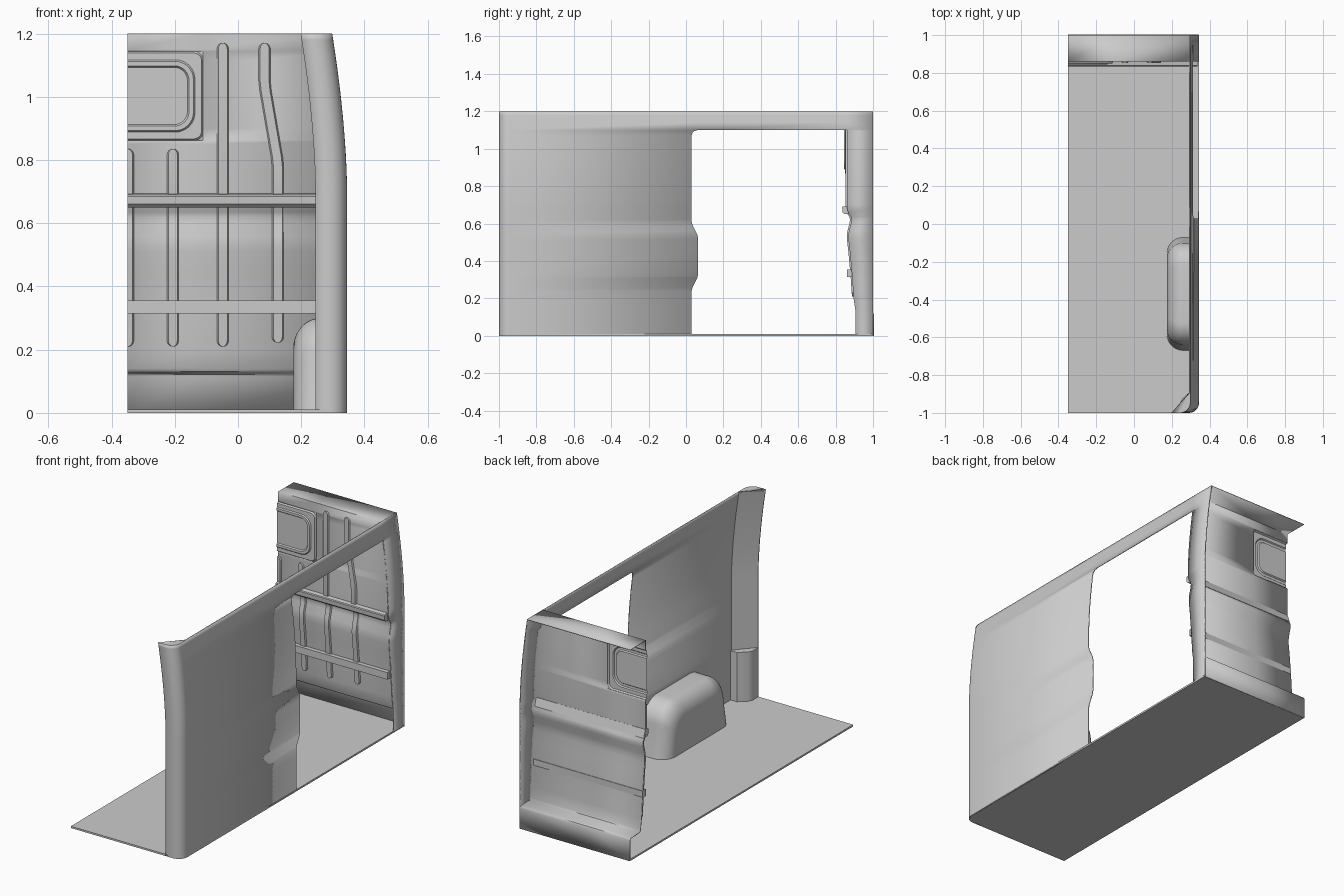
import bpy, bmesh, math

if "Cube" in bpy.data.objects:
    bpy.data.objects.remove(bpy.data.objects["Cube"])


def interp(table, z):
    for (a, va), (b, vb) in zip(table, table[1:]):
        if z <= b:
            return va + (vb - va) * max(0, z - a) / (b - a)
    return table[-1][1]


def build(name, grids, polys=(), thick=0, angle=35):
    """Mesh from grids of points (rows of equal length) plus single polygons."""
    bm = bmesh.new()
    for rows in grids:
        vs = [[bm.verts.new(p) for p in r] for r in rows]
        for a, b in zip(vs, vs[1:]):
            for j in range(len(a) - 1):
                bm.faces.new((a[j], a[j + 1], b[j + 1], b[j]))
    for p in polys:
        bm.faces.new([bm.verts.new(v) for v in p])
    bmesh.ops.remove_doubles(bm, verts=bm.verts, dist=1e-5)
    bmesh.ops.dissolve_degenerate(bm, edges=bm.edges, dist=1e-6)
    if not thick:
        bmesh.ops.recalc_face_normals(bm, faces=bm.faces)
    me = bpy.data.meshes.new(name)
    bm.to_mesh(me)
    bm.free()
    ob = bpy.data.objects.new(name, me)
    bpy.context.collection.objects.link(ob)
    if thick:
        m = ob.modifiers.new("thickness", 'SOLIDIFY')
        m.thickness = thick
        m.offset = -1
    bpy.ops.object.select_all(action='DESELECT')
    ob.select_set(True)
    bpy.context.view_layer.objects.active = ob
    bpy.ops.object.shade_smooth_by_angle(angle=math.radians(angle))
    return ob


def prism(name, loop, place, a, b):
    """Closed extrusion of a 2D loop between a and b."""
    r0 = [place(p, a) for p in loop]
    r1 = [place(p, b) for p in loop]
    return build(name, [[r0 + r0[:1], r1 + r1[:1]]], [r0, r1])


LEFT, PILLAR, R = -0.35, 0.10, 0.055


def outer_x(z):
    return 0.345 - 0.047 * (max(0, z - 0.7) / 0.5) ** 1.7


PANEL = [(0.14, .905), (0.2, .896), (0.32, .888), (0.45, .876), (0.51, .869),
         (0.535, .868), (0.56, .871), (0.6, .882), (0.62, .885), (0.635, .882),
         (0.66, .866), (0.69, .86), (1.2, .86)]
DOOR = [(0, .03), (.24, .03), (.26, .036), (.31, .061), (.33, .065), (.52, .065),
        (.54, .061), (.59, .036), (.61, .03), (1.2, .03)]


def panel(z):
    return interp(PANEL, z)


def door_rear(z):
    if z > 1.07:
        return 0.06 - math.sqrt(max(0, .03 ** 2 - (z - 1.07) ** 2))  + 0 if z <= 1.1 else 0.06
    return interp(DOOR, z)


# Floor with rounded rear corner
corner = [(0.345 - R + R * math.sin(t * math.pi / 16), -1 + R - R * math.cos(t * math.pi / 16)) for t in range(9)]
prism("floor", [(LEFT, 1), (LEFT, -1)] + corner + [(0.345, 1)],
      lambda p, z: (p[0], p[1], z), 0, 0.01)

# Outer side wall with the sliding door opening and rear corner turned inwards
zs = sorted({0, .01, .14, 1.08, 1.09, 1.095, 1.1, 1.07, .7}
            | {z for z, _ in DOOR} | {z for z, _ in PANEL}
            | {round(.7 + .04 * i, 3) for i in range(1, 13)})


def rear_row(z):
    x = outer_x(z)
    arc = [(x - R + R * math.sin(t * math.pi / 16), -1 + R - R * math.cos(t * math.pi / 16), z) for t in range(9)]
    return [(x - PILLAR, -1, z)] + arc + [(x, door_rear(z), z)]


def front_row(z):
    return [(outer_x(z), panel(z), z), (outer_x(z), 1, z)]


def header_row(z):
    return [(outer_x(z), .06, z), (outer_x(z), panel(z), z)]


build("side_wall", [[rear_row(z) for z in zs], [front_row(z) for z in zs],
                    [header_row(z) for z in zs if z >= 1.1]], thick=0.006)

# Diagonal inner face of the rear pillar, its top cap and lower casing
build("rear_pillar_inner",
      [[[(outer_x(z) - PILLAR, -1, z), (outer_x(z) - .004, -.89, z)] for z in zs]],
      [rear_row(1.2)[:-1] + [(outer_x(1.2), -.89, 1.2)]])
prism("rear_pillar_casing", [(.245, -.998), (.245, -.945), (.255, -.925), (.30, -.885), (.34, -.885), (.32, -.96)],
      lambda p, z: (p[0], p[1], z), 0.005, 0.29)

# Bulkhead sheet with foot step, swage and top return; hole behind the window frame
WX, WZ0, WZ1 = -0.11, 0.862, 1.143
bz = sorted({z for z, _ in PANEL} | {WZ0, WZ1} | {round(.7 + .05 * i, 3) for i in range(10)})
prof = [(1, 0), (1, .115), (.997, .122), (.99, .125), (.92, .127), (.91, .131)]
prof += [(panel(z), z) for z in bz] + [(1, 1.2)]


def sheet(cols, pts):
    return [[(x if x is not None else outer_x(z) - .003, y, z) for x in cols] for y, z in pts]


build("bulkhead", [sheet([WX, None], prof),
                   sheet([LEFT, WX], [p for p in prof if p[1] <= WZ0]),
                   sheet([LEFT, WX], [p for p in prof if p[1] >= WZ1])], thick=0.004)


# Embossed window frame, cut by the left boundary
def frame_row(x1, z0, z1, r, y):
    pts = [(LEFT, y, z0)]
    for cz, a0 in ((z0 + r, -90), (z1 - r, 0)):
        for k in range(9):
            a = math.radians(a0 + k * 11.25)
            pts.append((x1 - r + r * math.cos(a), y, cz + r * math.sin(a)))
    return pts + [(LEFT, y, z1)]


steps = [(WX, WZ0, WZ1, .001, .861), (-.11, .862, 1.143, .028, .859), (-.115, .867, 1.138, .025, .851),
         (-.136, .888, 1.117, .062, .851), (-.141, .893, 1.112, .058, .845),
         (-.155, .907, 1.098, .046, .845), (-.160, .912, 1.093, .042, .852)]
rows = [frame_row(*s) for s in steps]
build("window_frame", [rows], [rows[-1]], angle=25)


# Pressed vertical ribs following the bulkhead surface, with rounded ends
def rib(name, path, z0, z1, xmin=-9):
    w, h = .019, .008
    ends = [w * (1 - math.cos(k * math.pi / 12)) for k in range(7)]
    samples = sorted({z0 + e for e in ends} | {z1 - e for e in ends}
                     | {z for z, _ in PANEL + path if z0 + w < z < z1 - w})
    rows = []
    for z in samples:
        d = max(0, w - min(z - z0, z1 - z))
        k = max(.05, math.sqrt(max(0, 1 - (d / w) ** 2)))
        x, y = interp(path, z), panel(z)
        rows.append([(max(xmin, x + s * k * f), y + dy, z) for s, f, dy in
                     ((-1, w, .001), (-1, w - .005, -h), (1, w - .005, -h), (1, w, .001))])
    build(name, [rows], [rows[0], rows[-1]], angle=25)


straight = lambda x: [(0, x), (1.2, x)]
rib("rib_1", straight(-.348), .21, .835, LEFT)
rib("rib_2", straight(-.206), .21, .835)
rib("rib_3", straight(-.048), .21, 1.17)
rib("rib_4", [(0, .126), (.78, .126), (.81, .123), (1.02, .087), (1.05, .084), (1.2, .084)], .222, 1.17)

# Horizontal load rails
along_x = lambda p, x: (x, p[0], p[1])
prism("upper_rail", [(.865, .695), (.838, .69), (.835, .685), (.837, .66), (.848, .65), (.88, .65)],
      along_x, LEFT, .335)
prism("lower_rail", [(.892, .355), (.861, .355), (.861, .315), (.892, .315)], along_x, LEFT, .335)

# Wheel arch: rounded trapezoid lofted inwards from the wall
cy, top, r = -.37, .30, .12
outline = [(-.30, 0)] + [(-.27 + r - r * math.cos(math.radians(a)), top - r + r * math.sin(math.radians(a)))
                         for a in range(0, 91, 9)]
outline += [(-y, z) for y, z in reversed(outline)]
secs = [(.342, 0)] + [(.26 - .085 * math.sin(t * math.pi / 20), 1 - math.cos(t * math.pi / 20)) for t in range(11)]
rows = [[(x, cy + y * (1 - .28 * k), max(.005, z * (1 - .32 * k))) for y, z in outline] for x, k in secs]
build("wheel_arch", [rows], [rows[-1]], angle=50)
